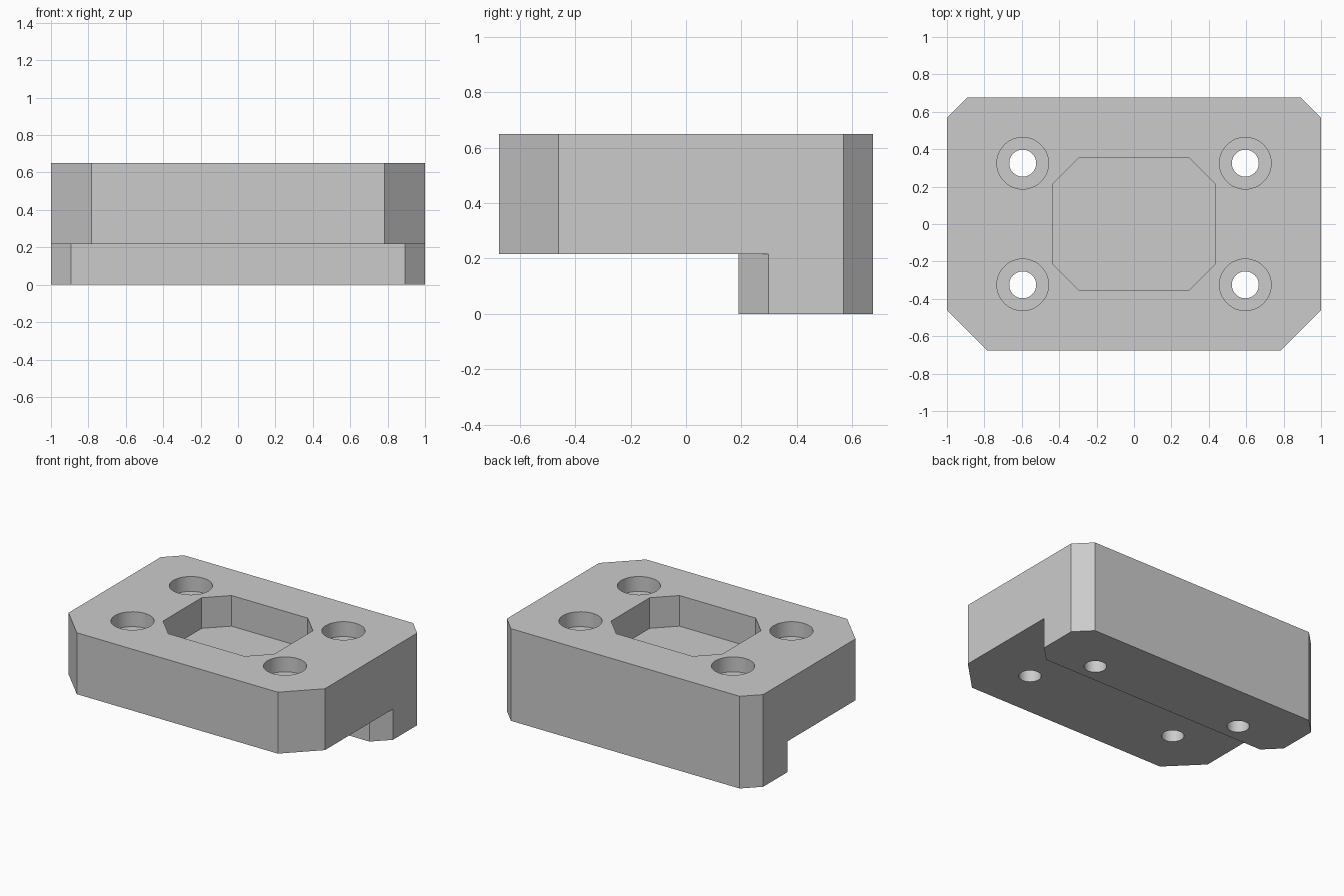
import bpy
import bmesh
import math

cube = bpy.data.objects.get("Cube")
if cube:
    bpy.data.objects.remove(cube, do_unlink=True)

W, D, H = 1.0, 0.676, 0.65      # half width, half depth, height
STEP_Z, STEP_Y = 0.217, 0.19    # underside of the overhang, front of the foot

grey = bpy.data.materials.new("light grey")
grey.use_nodes = True
grey.diffuse_color = (0.6, 0.6, 0.6, 1)
grey.node_tree.nodes["Principled BSDF"].inputs["Base Color"].default_value = (0.6, 0.6, 0.6, 1)


def prism(name, outline, z0, z1):
    """Extrude a counter-clockwise outline from z0 to z1."""
    bm = bmesh.new()
    face = bm.faces.new([bm.verts.new((x, y, z0)) for x, y in outline])
    top = bmesh.ops.extrude_face_region(bm, geom=[face])["geom"]
    bmesh.ops.translate(bm, vec=(0, 0, z1 - z0),
                        verts=[v for v in top if isinstance(v, bmesh.types.BMVert)])
    bmesh.ops.recalc_face_normals(bm, faces=bm.faces)
    mesh = bpy.data.meshes.new(name)
    bm.to_mesh(mesh)
    bm.free()
    mesh.materials.append(grey)
    obj = bpy.data.objects.new(name, mesh)
    bpy.context.collection.objects.link(obj)
    return obj


def chamfered(w, d, front, back):
    """Rectangle outline with separate front and back corner chamfers."""
    half = [(w - front, -d), (w, front - d), (w, d - back), (w - back, d)]
    return half + [(-x, y) for x, y in reversed(half)]


def circle(cx, cy, r, n=64):
    return [(cx + r * math.cos(math.tau * i / n), cy + r * math.sin(math.tau * i / n))
            for i in range(n)]


def cut(target, cutter):
    """Subtract the cutter for good, then discard it."""
    mod = target.modifiers.new("cut", "BOOLEAN")
    mod.operation = "DIFFERENCE"
    mod.solver = "EXACT"
    mod.object = cutter
    bpy.context.view_layer.objects.active = target
    bpy.ops.object.modifier_apply(modifier=mod.name)
    bpy.data.objects.remove(cutter, do_unlink=True)


# Main block, small chamfers at the back and large ones at the front
block = prism("mounting_block", chamfered(W, D, 0.216, 0.108), 0, H)

# Underside relief that leaves a foot with chamfered front corners
half = [(1.2, -1), (1.2, STEP_Y + 0.308), (0.892, STEP_Y)]
cut(block, prism("relief_cutter", half + [(-x, y) for x, y in reversed(half)], -0.2, STEP_Z))

# Chamfered pocket in the top
cut(block, prism("pocket_cutter", chamfered(0.434, 0.352, 0.137, 0.137), H - 0.216, H + 0.2))

# Four counterbored screw holes
for sx in (-1, 1):
    for sy in (-1, 1):
        x, y = sx * 0.595, sy * 0.325
        cut(block, prism("counterbore_cutter", circle(x, y, 0.138), H - 0.105, H + 0.2))
        cut(block, prism("hole_cutter", circle(x, y, 0.072), -0.2, H + 0.2))

# Smooth the bores, keep the hard edges
bpy.ops.object.select_all(action="DESELECT")
block.select_set(True)
bpy.context.view_layer.objects.active = block
bpy.ops.object.shade_smooth_by_angle(angle=math.radians(30))
